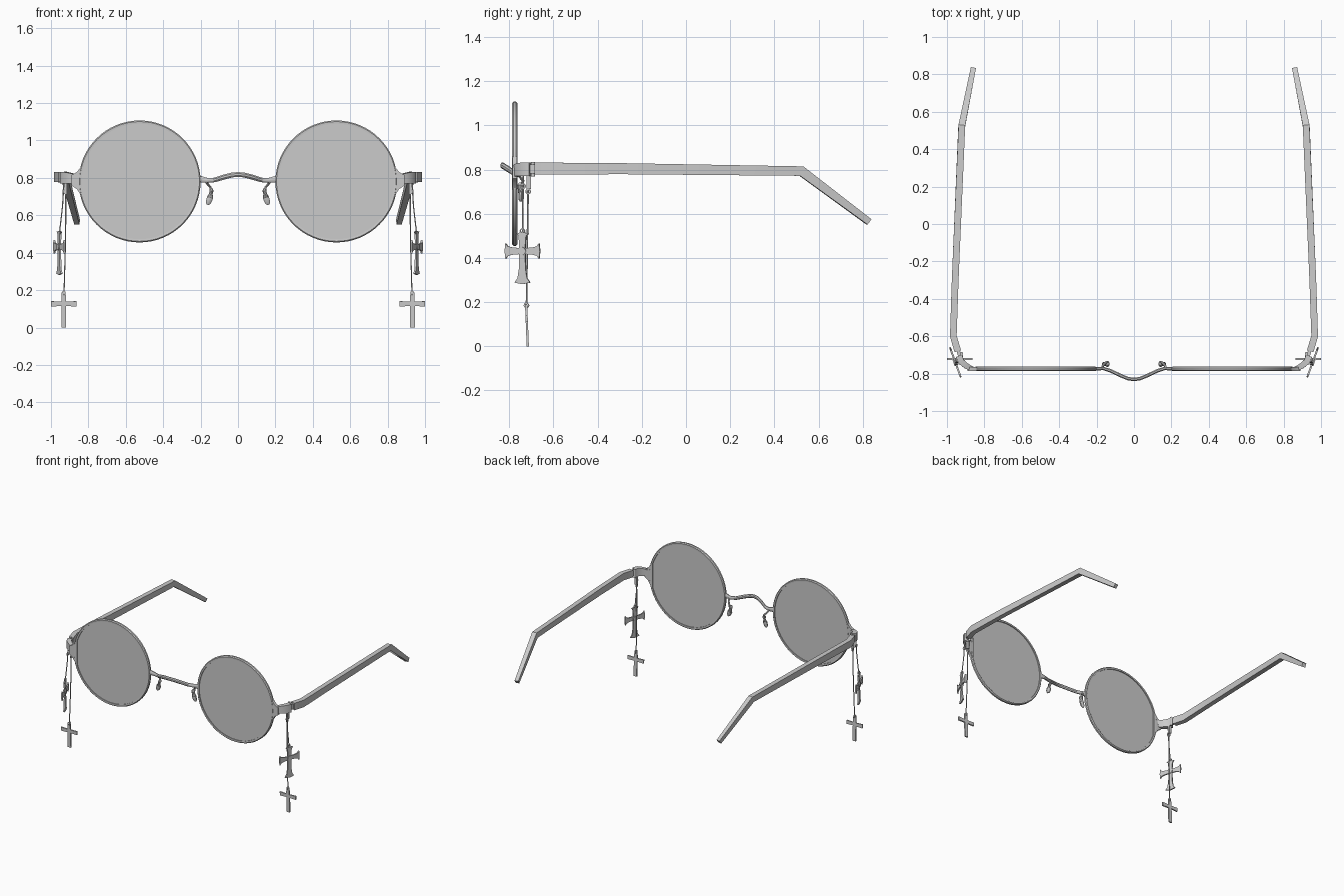
import bpy, bmesh, math
from mathutils import Vector, Matrix

if "Cube" in bpy.data.objects:
    bpy.data.objects.remove(bpy.data.objects["Cube"])

metal = bpy.data.materials.new("plain grey")
metal.diffuse_color = (0.6, 0.6, 0.6, 1)
metal.use_nodes = True
metal.node_tree.nodes["Principled BSDF"].inputs["Base Color"].default_value = metal.diffuse_color


def finish(name, bm, mirror=True):
    """Turn a bmesh into a named object, mirrored to the other side."""
    bmesh.ops.recalc_face_normals(bm, faces=bm.faces)
    me = bpy.data.meshes.new(name)
    bm.to_mesh(me)
    bm.free()
    me.materials.append(metal)
    ob = bpy.data.objects.new(name, me)
    bpy.context.collection.objects.link(ob)
    bpy.ops.object.select_all(action='DESELECT')
    ob.select_set(True)
    bpy.context.view_layer.objects.active = ob
    bpy.ops.object.shade_smooth_by_angle(angle=math.radians(35))
    if mirror:
        ob.modifiers.new("mirror", 'MIRROR').use_mirror_merge = False
    return ob


def sweep(name, pts, sides=4, mirror=True):
    """Sweep a section along points (x, y, z, width, height)."""
    bm = bmesh.new()
    pos = [Vector(p[:3]) for p in pts]
    rings = []
    for i, p in enumerate(pts):
        t = Vector()
        if i:
            t += (pos[i] - pos[i - 1]).normalized()
        if i < len(pos) - 1:
            t += (pos[i + 1] - pos[i]).normalized()
        t.normalize()
        side = t.cross(Vector((0, 0, 1)))
        side = side.normalized() if side.length > 0.2 else Vector((1, 0, 0))
        up = side.cross(t).normalized()
        k = math.sqrt(2) if sides == 4 else 1
        ring = []
        for j in range(sides):
            a = 2 * math.pi * (j + 0.5) / sides
            ring.append(bm.verts.new(pos[i] + side * (math.cos(a) * k * p[3] / 2)
                                     + up * (math.sin(a) * k * p[4] / 2)))
        rings.append(ring)
    for r, s in zip(rings, rings[1:]):
        for j in range(sides):
            n = (j + 1) % sides
            bm.faces.new((r[j], r[n], s[n], s[j]))
    bm.faces.new(rings[0])
    bm.faces.new(rings[-1])
    return finish(name, bm, mirror)


def lathe(name, profile, centre, axis_rot, segs=64, closed=True):
    """Spin (radius, depth) points about the local z axis."""
    bm = bmesh.new()
    rings = [[bm.verts.new((r * math.cos(2 * math.pi * i / segs),
                            r * math.sin(2 * math.pi * i / segs), d))
              for i in range(segs)] for r, d in profile]
    pairs = list(zip(rings, rings[1:] + rings[:1]))
    for a, b in pairs if closed else pairs[:-1]:
        for i in range(segs):
            n = (i + 1) % segs
            bm.faces.new((a[i], a[n], b[n], b[i]))
    if not closed:
        bm.faces.new(rings[0])
        bm.faces.new(rings[-1])
    bm.transform(Matrix.Translation(centre) @ axis_rot)
    return finish(name, bm)


def plate(name, outline, thick, matrix):
    """Extrude a flat outline in local x, z, centred on local y."""
    bm = bmesh.new()
    f = bm.faces.new([bm.verts.new((x, -thick / 2, z)) for x, z in outline])
    ext = bmesh.ops.extrude_face_region(bm, geom=[f])['geom']
    bmesh.ops.translate(bm, vec=(0, thick, 0),
                        verts=[v for v in ext if isinstance(v, bmesh.types.BMVert)])
    bm.transform(matrix)
    return finish(name, bm)


def block(name, centre, size, turn=0):
    bm = bmesh.new()
    bmesh.ops.create_cube(bm, size=1)
    bm.transform(Matrix.Translation(centre) @ Matrix.Rotation(turn, 4, 'Z')
                 @ Matrix.Diagonal((*size, 1)))
    return finish(name, bm)


# Round rims and lenses
face_y = Matrix.Rotation(math.pi / 2, 4, 'X')
eye = Vector((0.526, -0.775, 0.781))
lathe("rim", [(0.309, -0.011), (0.320, -0.012), (0.326, -0.006), (0.326, 0.006),
              (0.320, 0.012), (0.309, 0.011)], eye, face_y)
lathe("lens", [(0.312, -0.004), (0.312, 0.004)], eye, face_y, closed=False)

# Bridge arched up and forward
half = [(0.205, -0.775, 0.793, .020, .040), (0.165, -0.772, 0.787, .020, .028),
        (0.125, -0.785, 0.789, .020, .026), (0.07, -0.811, 0.806, .020, .028),
        (0.03, -0.827, 0.816, .020, .028)]
left = [(-p[0], *p[1:]) for p in half]
sweep("bridge", left + [(0, -0.831, 0.818, .020, .028)] + half[::-1], 8, False)

# Nose pads on short bent arms
sweep("pad_arm", [(0.172, -0.772, 0.785, .014, .014), (0.163, -0.752, 0.768, .014, .014),
                  (0.148, -0.738, 0.750, .014, .014), (0.146, -0.742, 0.725, .014, .014)], 6)
sweep("nose_pad", [(0.140, -0.748, 0.742, .012, .016), (0.142, -0.748, 0.730, .024, .034),
                   (0.149, -0.748, 0.695, .024, .036), (0.159, -0.748, 0.667, .022, .030),
                   (0.162, -0.748, 0.656, .010, .012)], 8)

# Flared lug, end piece and hinge
lug = [(0.822, -0.095), (0.842, -0.070), (0.862, -0.040), (0.890, -0.022),
       (0.890, 0.034), (0.862, 0.050), (0.842, 0.075), (0.822, 0.095)]
plate("lug", lug, 0.022, Matrix.Translation((0, -0.775, 0.781)))
sweep("end_piece", [(0.865, -0.773, 0.790, .022, .050), (0.895, -0.760, 0.798, .030, .055),
                    (0.925, -0.735, 0.801, .034, .062), (0.936, -0.705, 0.801, .034, .062)])
block("hinge_plate", (0.936, -0.690, 0.803), (0.018, 0.040, 0.040), -0.3)
lathe("hinge_pin", [(0.009, -0.034), (0.009, 0.032)], Vector((0.922, -0.692, 0.803)),
      Matrix(), 12, False)

# Temples bending down at the ear
sweep("temple", [(0.942, -0.680, 0.804, .036, .054), (0.966, -0.600, 0.804, .036, .054),
                 (0.956, -0.300, 0.804, .036, .050), (0.921, 0.522, 0.793, .036, .045),
                 (0.860, 0.828, 0.563, .028, .030)])

# Clasps and thin chains
block("clasp", (0.922, -0.711, 0.742), (0.016, 0.020, 0.058))
sweep("long_chain", [(0.920, -0.714, 0.75, .008, .008), (0.922, -0.718, 0.47, .007, .007),
                     (0.930, -0.722, 0.19, .007, .007)], 6)
sweep("short_chain", [(0.930, -0.737, 0.79, .008, .008), (0.938, -0.738, 0.65, .007, .007),
                      (0.954, -0.740, 0.51, .007, .007)], 6)
for x, y, z in [(0.920, -0.714, 0.70), (0.930, -0.722, 0.185), (0.934, -0.737, 0.725),
                (0.953, -0.740, 0.522)]:
    lathe("chain_ring", [(0.007, -0.003), (0.013, -0.003), (0.013, 0.003), (0.007, 0.003)],
          Vector((x, y, z)), Matrix.Rotation(math.pi / 2, 4, 'Y'), 12)

# Flared cross pendant, turned sideways
outline = []
for k, (length, flare) in enumerate([(0.085, .036), (0.085, .030), (0.085, .036), (0.150, .038)]):
    c, s = round(math.cos(k * math.pi / 2)), round(math.sin(k * math.pi / 2))
    for u, v in [(0.014, -.014), (length * .55, -.016), (length * .82, -flare * .6),
                 (length * .95, -flare), (length, 0), (length * .95, flare),
                 (length * .82, flare * .6), (length * .55, .016)]:
        outline.append((u * c - v * s, u * s + v * c))
spin = Matrix.Translation((0.955, -0.740, 0.431)) @ Matrix.Rotation(math.atan2(.16, .058), 4, 'Z')
plate("flared_cross", outline, 0.010, spin)
lathe("cross_boss", [(0.018, -0.010), (0.018, 0.010)], Vector(), spin @ face_y, 16, False)

# Plain cross pendant, facing forward
bar = [(.013, 0), (.013, .115), (.068, .113), (.068, .141), (.013, .139), (.010, .192)]
bar += [(-x, z) for x, z in reversed(bar)]
plate("plain_cross", bar, 0.010,
      Matrix.Translation((0.932, -0.716, 0)) @ Matrix.Rotation(0.04, 4, 'X'))
